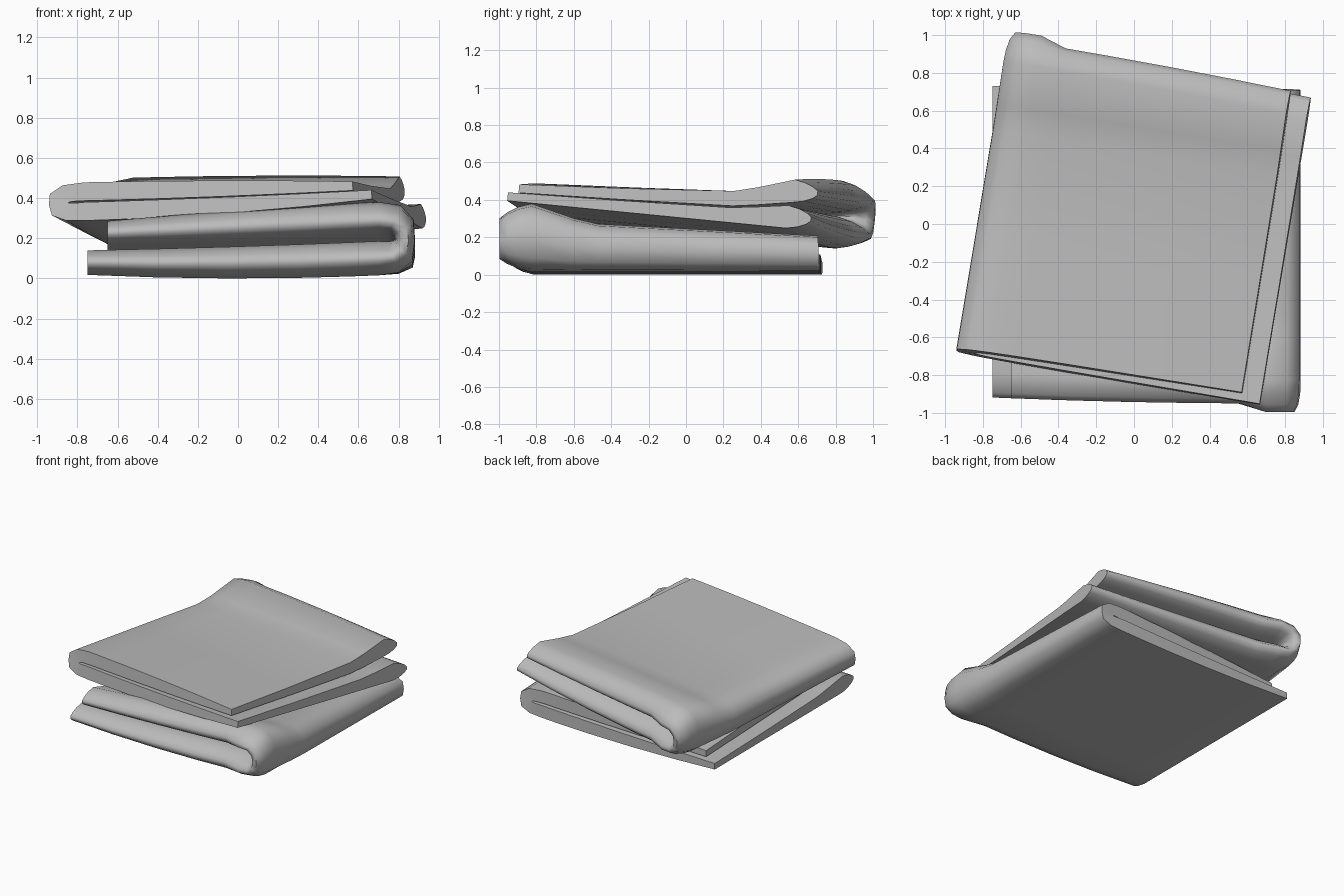
import bpy, bmesh
from math import radians
from mathutils import Matrix

if "Cube" in bpy.data.objects:
    bpy.data.objects.remove(bpy.data.objects["Cube"])

grey = bpy.data.materials.new("cloth_grey")
grey.use_nodes = True
GREY = (0.5, 0.5, 0.5, 1)
grey.diffuse_color = GREY
grey.node_tree.nodes["Principled BSDF"].inputs["Base Color"].default_value = GREY

# Stations from open back to rolled front: y, thickness at open end, at fold, pinch
STATIONS = [(0.73, 0.045, 0.092, 0), (0.13, 0.06, 0.106, 0), (-0.47, 0.08, 0.12, 0),
            (-0.6, 0.095, 0.134, 0), (-0.82, 0.122, 0.17, 0), (-0.88, 0.122, 0.17, 0.2),
            (-0.925, 0.122, 0.168, 0.5), (-0.95, 0.122, 0.165, 0.82)]
LAYER_X = [-0.75, -0.4, -0.05, 0.3, 0.55, 0.7]


def sag(x):
    return 0.02 * (x / 0.8) ** 2


def section(y, t_open, t_fold, pinch):
    """Ring of one U-folded sheet: outer skin, then inner skin backwards."""
    outer, inner = [], []
    gap = 0.2 * t_open

    def thick(x):
        f = (0.7 - x) / 1.45
        return t_fold + (t_open - t_fold) * f ** 2

    top = 2 * t_fold + gap + sag(0.7)
    mid = sag(0.7) + t_fold + gap / 2
    slot = gap * 0.6
    # lower layer
    for x in LAYER_X:
        outer.append((x, sag(x)))
        inner.append((x, sag(x) + thick(x)))
    # folded side
    for x, f, ix, s in ((0.80, 0.04, 0.75, -1), (0.87, 0.2, 0.775, -0.7),
                        (0.882, 0.48, 0.785, 0), (0.875, 0.76, 0.775, 0.7),
                        (0.81, 0.96, 0.75, 1)):
        outer.append((x, sag(0.7) + f * (top - sag(0.7))))
        inner.append((ix, mid + s * slot))
    # upper layer, a little shorter
    for x in reversed(LAYER_X):
        ux = x + 0.1 * (0.7 - x) / 1.45
        low = sag(x) + thick(x) + gap
        outer.append((ux, low + thick(x)))
        inner.append((ux, low))

    n = len(outer)
    pts_o, pts_i = [], []
    for i, (o, q) in enumerate(zip(outer, inner)):
        c = ((o[0] + q[0]) / 2, (o[1] + q[1]) / 2)
        yy = y - 0.04 * i / (n - 1) if y > 0.5 else y
        if y < -0.8:
            # bulging fold corner, receding open end
            yy += -0.05 * (pinch + 0.1) if o[0] > 0.6 else 0.015 * (0.7 - o[0]) ** 2
        for p, out in ((o, pts_o), (q, pts_i)):
            out.append((p[0] + (c[0] - p[0]) * pinch ** 2, yy,
                        p[1] + (c[1] - p[1]) * pinch))
    return pts_o + pts_i[::-1], n


def folded_cloth(name, matrix):
    bm = bmesh.new()
    rings = []
    for st in STATIONS:
        pts, n = section(*st)
        rings.append([bm.verts.new(p) for p in pts])
    m = 2 * n
    for a, b in zip(rings, rings[1:]):
        for i in range(m):
            j = (i + 1) % m
            bm.faces.new((a[i], a[j], b[j], b[i]))
    # edge strips closing the back and the rolled front
    for ring in (rings[0], rings[-1]):
        for i in range(n - 1):
            bm.faces.new((ring[i], ring[i + 1], ring[m - 2 - i], ring[m - 1 - i]))
    bmesh.ops.recalc_face_normals(bm, faces=bm.faces)
    mesh = bpy.data.meshes.new(name)
    bm.to_mesh(mesh)
    bm.free()
    mesh.materials.append(grey)
    ob = bpy.data.objects.new(name, mesh)
    bpy.context.collection.objects.link(ob)
    ob.matrix_world = matrix
    bpy.ops.object.select_all(action='DESELECT')
    ob.select_set(True)
    bpy.context.view_layer.objects.active = ob
    bpy.ops.object.shade_smooth_by_angle(angle=radians(62))


folded_cloth("lower_folded_cloth", Matrix.Identity(4))

# the upper cloth is turned around and rests tilted on the lower one's thick edge
tilt = Matrix.Rotation(-0.107, 4, 'X') @ Matrix.Rotation(-0.055, 4, 'Y')
folded_cloth("upper_folded_cloth",
             Matrix.Translation((0.05, -0.123, 0.254)) @ tilt @ Matrix.Rotation(radians(170.5), 4, 'Z'))
